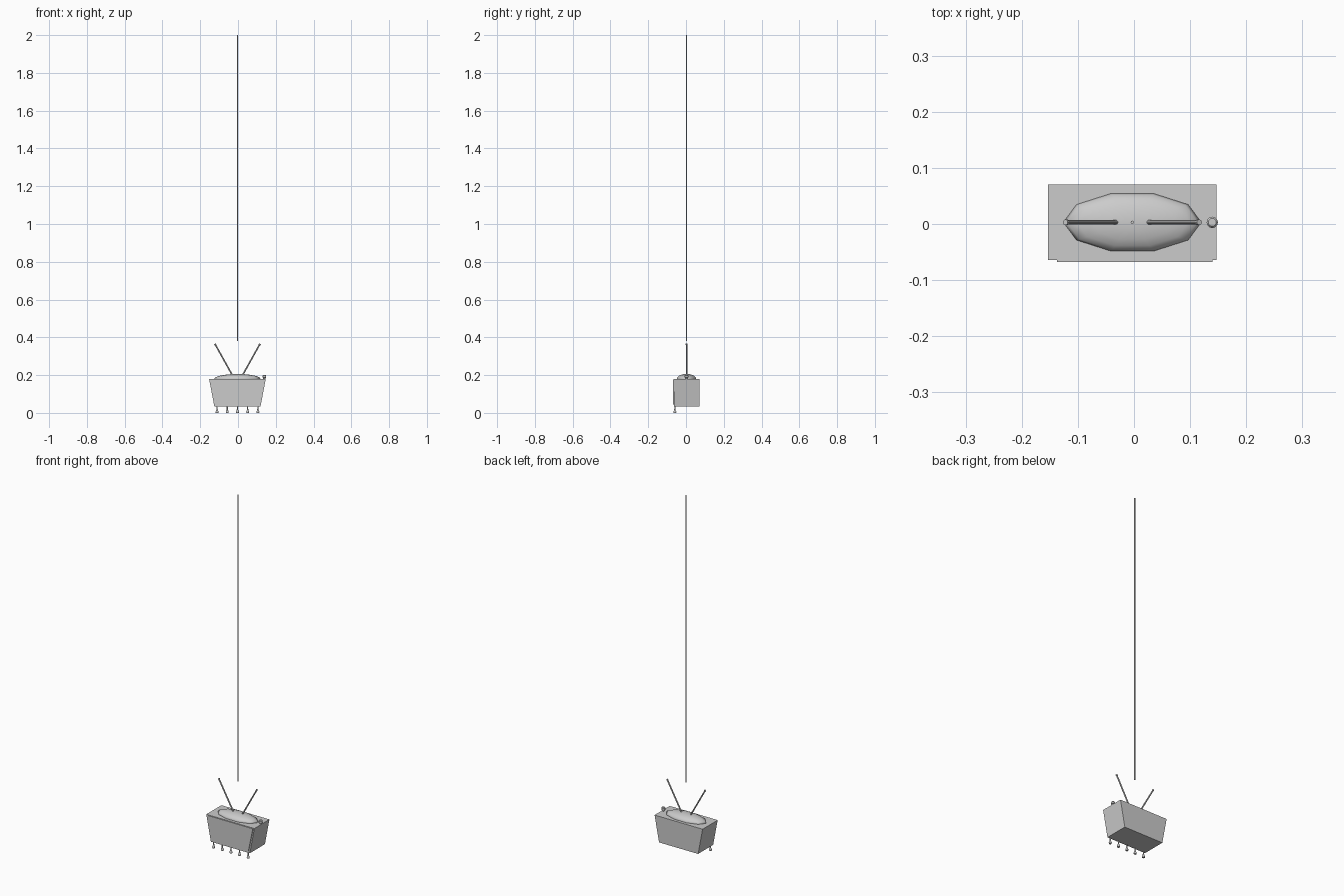
import bpy, bmesh, math
from mathutils import Vector

if "Cube" in bpy.data.objects:
    bpy.data.objects.remove(bpy.data.objects["Cube"])

CX, CY = -0.003, 0.003   # common centre of the hanging body


def finish(name, bm, smooth=False):
    bmesh.ops.recalc_face_normals(bm, faces=bm.faces)
    me = bpy.data.meshes.new(name)
    bm.to_mesh(me)
    bm.free()
    if smooth:
        for p in me.polygons:
            p.use_smooth = True
    ob = bpy.data.objects.new(name, me)
    bpy.context.collection.objects.link(ob)
    return ob


def prism(name, outline, y0, y1):
    """Extrude an x/z outline along y."""
    bm = bmesh.new()
    face = bm.faces.new([bm.verts.new((x, y0, z)) for x, z in outline])
    geo = bmesh.ops.extrude_face_region(bm, geom=[face])["geom"]
    moved = [v for v in geo if isinstance(v, bmesh.types.BMVert)]
    bmesh.ops.translate(bm, vec=(0, y1 - y0, 0), verts=moved)
    return finish(name, bm)


def rod(name, a, b, r, sides=10):
    """Round bar between two points."""
    a, b = Vector(a), Vector(b)
    bm = bmesh.new()
    bmesh.ops.create_cone(bm, cap_ends=True, segments=sides, radius1=r,
                          radius2=r, depth=(b - a).length)
    ob = finish(name, bm)
    ob.location = (a + b) / 2
    ob.rotation_mode = 'QUATERNION'
    ob.rotation_quaternion = (b - a).to_track_quat('Z', 'Y')
    return ob


def lathe(name, profile, loc, sides=12):
    """Revolve a radius/height profile around z and cap both ends."""
    bm = bmesh.new()
    rings = []
    for r, z in profile:
        rings.append([bm.verts.new((r * math.cos(2 * math.pi * i / sides),
                                    r * math.sin(2 * math.pi * i / sides), z))
                      for i in range(sides)])
    for lo, hi in zip(rings, rings[1:]):
        for i in range(sides):
            j = (i + 1) % sides
            bm.faces.new((lo[i], lo[j], hi[j], hi[i]))
    bm.faces.new(rings[0])
    bm.faces.new(rings[-1])
    ob = finish(name, bm)
    ob.location = loc
    return ob


# Tapered box body and its thin front panel
prism("body", [(CX - 0.122, 0.033), (CX + 0.122, 0.033),
               (CX + 0.15, 0.18), (CX - 0.15, 0.18)], CY - 0.067, CY + 0.0675)
prism("front_panel", [(-0.115, 0.045), (0.112, 0.045),
                      (0.14, 0.178), (-0.137, 0.178)], -0.068, -0.063)

# Low oval dome on the lid
bm = bmesh.new()
bmesh.ops.create_uvsphere(bm, u_segments=10, v_segments=10, radius=1)
for v in bm.verts:
    ang = math.pi / 10 - 0.0
    x, y = v.co.x, v.co.y
    v.co.x = x * math.cos(ang) - y * math.sin(ang)
    v.co.y = x * math.sin(ang) + y * math.cos(ang)
bmesh.ops.scale(bm, vec=(0.123, 0.054, 0.026), verts=bm.verts)
dome = finish("dome", bm, smooth=True)
dome.location = (CX, CY, 0.18)

# Pair of splayed rods with small tips
for side, label in ((-1, "left"), (1, "right")):
    base = Vector((CX + side * 0.025, CY, 0.196))
    tip = Vector((CX + side * 0.119, CY, 0.365))
    rod(label + "_rod", base, tip, 0.004)
    d = (tip - base).normalized()
    rod(label + "_rod_tip", tip - d * 0.006, tip + d * 0.001, 0.005)

# Long thin vertical line above
rod("hanging_line", (CX, CY, 0.38), (CX, CY, 2.0), 0.003, 8)

# Round knob on the right of the lid
lathe("lid_knob", [(0.006, 0.178), (0.006, 0.185), (0.010, 0.187),
                   (0.010, 0.197), (0.007, 0.201)], (0.1395, CY, 0), 20)

# Row of five small bell-shaped pegs under the front edge
for i in range(5):
    lathe("peg_%d" % (i + 1), [(0.007, 0.0), (0.008, 0.005), (0.0045, 0.014),
                               (0.003, 0.022), (0.003, 0.036)],
          (CX + (i - 2) * 0.054, -0.059, 0))
